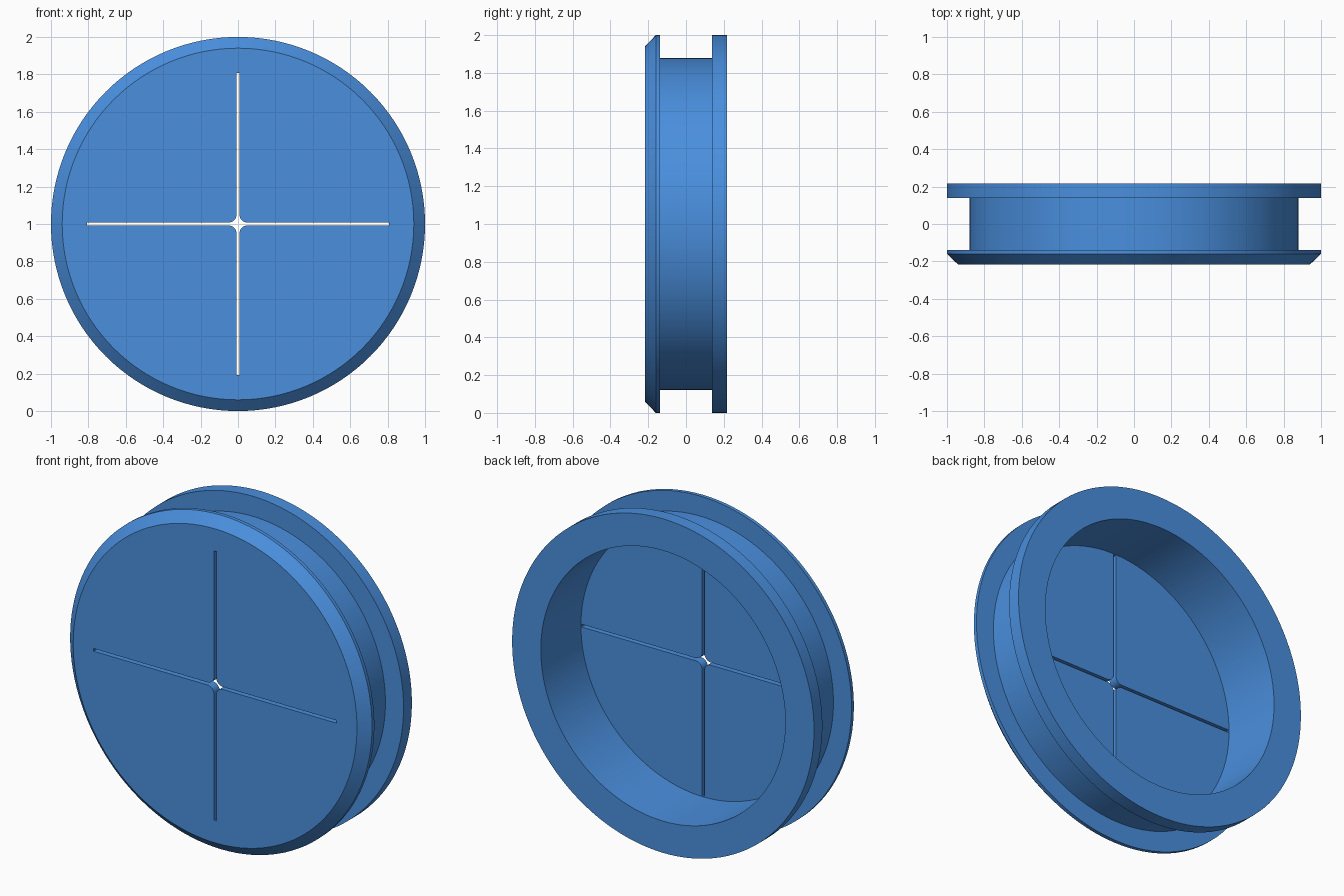
import bpy, bmesh, math

if "Cube" in bpy.data.objects:
    bpy.data.objects.remove(bpy.data.objects["Cube"])

SEG = 128

blue = bpy.data.materials.new("blue rubber")
blue.diffuse_color = (0.068, 0.275, 0.73, 1)
blue.use_nodes = True
blue.node_tree.nodes["Principled BSDF"].inputs["Base Color"].default_value = blue.diffuse_color


def make_object(name, bm):
    bmesh.ops.recalc_face_normals(bm, faces=bm.faces)
    mesh = bpy.data.meshes.new(name)
    bm.to_mesh(mesh)
    bm.free()
    mesh.materials.append(blue)
    obj = bpy.data.objects.new(name, mesh)
    bpy.context.collection.objects.link(obj)
    return obj


# Grommet body: (radius, y) profile turned about the y axis, from the front
# face over the chamfered flange, groove and rear flange into the bore
profile = [(0.94, -0.217), (1.0, -0.16), (1.0, -0.138), (0.88, -0.138),
           (0.88, 0.138), (1.0, 0.138), (1.0, 0.217), (0.81, 0.217),
           (0.81, -0.163)]
bm = bmesh.new()
rings = []
for r, y in profile:
    rings.append([bm.verts.new((r * math.cos(2 * math.pi * i / SEG), y,
                                1 + r * math.sin(2 * math.pi * i / SEG)))
                  for i in range(SEG)])
for a, b in zip(rings, rings[1:]):
    for i in range(SEG):
        j = (i + 1) % SEG
        bm.faces.new((a[i], a[j], b[j], b[i]))
bm.faces.new(rings[0])    # front of the membrane
bm.faces.new(rings[-1])   # back of the membrane
body = make_object("grommet_body", bm)

# Cross slit cutter: four thin arms with filleted inner corners
HALF, ARM, FILLET = 0.008, 0.806, 0.042
quarter = [(ARM, -HALF), (ARM, HALF)]
c = HALF + FILLET
for k in range(9):
    t = math.radians(270 - 90 * k / 8)
    quarter.append((c + FILLET * math.cos(t), c + FILLET * math.sin(t)))
bm = bmesh.new()
outline = []
for q in range(4):
    cs, sn = round(math.cos(q * math.pi / 2)), round(math.sin(q * math.pi / 2))
    outline += [bm.verts.new((x * cs - z * sn, -0.3, 1 + x * sn + z * cs))
                for x, z in quarter]
face = bm.faces.new(outline)
ext = bmesh.ops.extrude_face_region(bm, geom=[face])
bmesh.ops.translate(bm, vec=(0, 0.25, 0),
                    verts=[v for v in ext["geom"] if isinstance(v, bmesh.types.BMVert)])
cutter = make_object("slit_cutter", bm)
cutter.hide_render = True

# Cut the slit through the membrane, then smooth the round walls
bpy.context.view_layer.objects.active = body
body.select_set(True)
cut = body.modifiers.new("slit", 'BOOLEAN')
cut.operation = 'DIFFERENCE'
cut.solver = 'EXACT'
cut.object = cutter
bpy.ops.object.modifier_apply(modifier=cut.name)
bpy.data.objects.remove(cutter, do_unlink=True)
bpy.ops.object.shade_smooth_by_angle(angle=math.radians(30))
